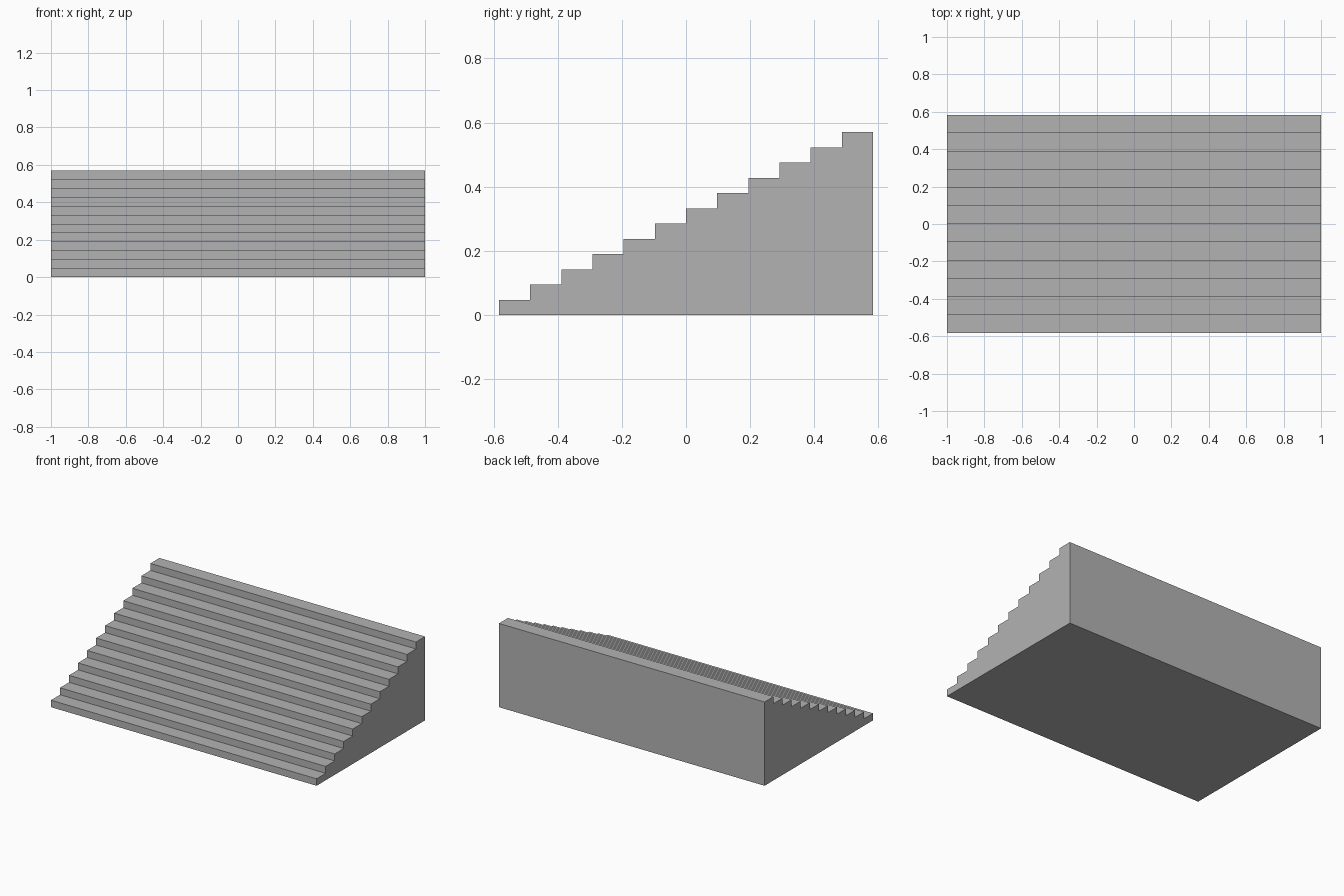
import bpy
import bmesh

STEPS = 12
WIDTH, DEPTH, HEIGHT = 2.0, 1.166, 0.57
TREAD, RISER = DEPTH / STEPS, HEIGHT / STEPS

cube = bpy.data.objects.get("Cube")
if cube:
    bpy.data.objects.remove(cube, do_unlink=True)

# Plain grey stone
stone = bpy.data.materials.new("grey_stone")
stone.use_nodes = True
colour = (0.45, 0.45, 0.45, 1.0)
stone.diffuse_color = colour
stone.node_tree.nodes["Principled BSDF"].inputs["Base Color"].default_value = colour

# Stepped side profile, climbing from front to back
profile = [(-DEPTH / 2, 0.0)]
for i in range(STEPS):
    y, z = -DEPTH / 2 + i * TREAD, (i + 1) * RISER
    profile += [(y, z), (y + TREAD, z)]
profile.append((DEPTH / 2, 0.0))

# Solid flight: the profile swept across the full width
bm = bmesh.new()
side = bm.faces.new([bm.verts.new((-WIDTH / 2, y, z)) for y, z in profile])
swept = bmesh.ops.extrude_face_region(bm, geom=[side], use_keep_orig=True)
far_verts = [g for g in swept["geom"] if isinstance(g, bmesh.types.BMVert)]
bmesh.ops.translate(bm, verts=far_verts, vec=(WIDTH, 0, 0))
bmesh.ops.recalc_face_normals(bm, faces=bm.faces)

mesh = bpy.data.meshes.new("wide_staircase")
bm.to_mesh(mesh)
bm.free()
mesh.materials.append(stone)
staircase = bpy.data.objects.new("wide_staircase", mesh)
bpy.context.collection.objects.link(staircase)
